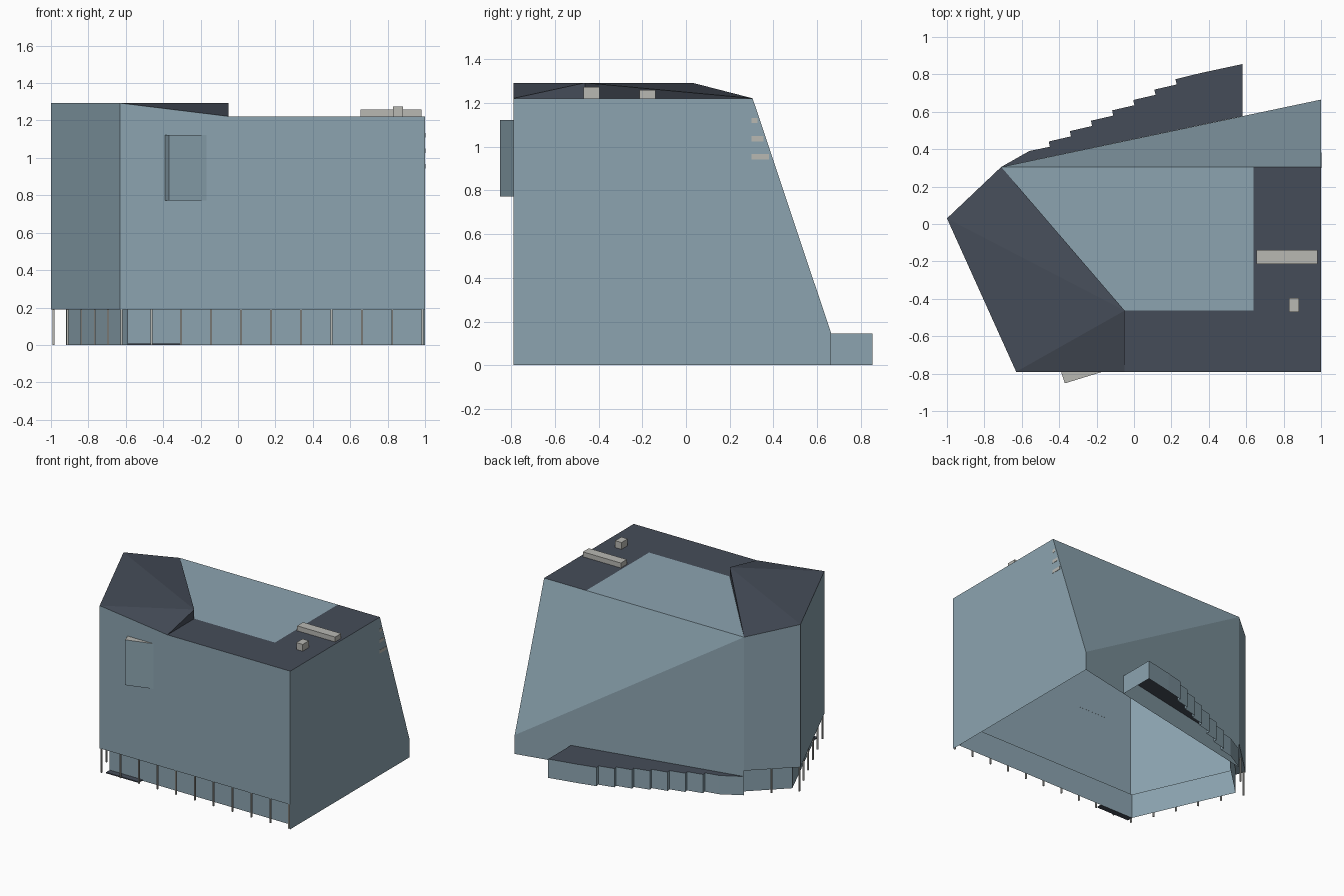
import bpy, bmesh, math
from mathutils import Vector

if "Cube" in bpy.data.objects:
    bpy.data.objects.remove(bpy.data.objects["Cube"])


def material(name, rgb):
    m = bpy.data.materials.new(name)
    m.diffuse_color = (*rgb, 1)
    m.use_nodes = True
    m.node_tree.nodes["Principled BSDF"].inputs["Base Color"].default_value = m.diffuse_color
    return m


WALL = material("blue grey cladding", (0.262, 0.371, 0.434))
ROOF = material("dark slate roof", (0.060, 0.073, 0.098))
TRIM = material("pale stone trim", (0.48, 0.48, 0.45))


def build(name, faces, mats):
    """faces: list of (corner points, material slot)."""
    bm = bmesh.new()
    for pts, slot in faces:
        f = bm.faces.new([bm.verts.new(p) for p in pts])
        f.material_index = slot
    bmesh.ops.remove_doubles(bm, verts=bm.verts, dist=0.0005)
    bmesh.ops.recalc_face_normals(bm, faces=bm.faces)
    me = bpy.data.meshes.new(name)
    bm.to_mesh(me)
    bm.free()
    for m in mats:
        me.materials.append(m)
    ob = bpy.data.objects.new(name, me)
    bpy.context.collection.objects.link(ob)
    return ob


def prism(name, outline, z0, z1, mats, top=0, bottom=None):
    """Upright walls around an outline, with a cap and optional floor."""
    n = len(outline)
    lo = [(x, y, z0) for x, y in outline]
    hi = [(x, y, z1) for x, y in outline]
    faces = [((lo[i], lo[(i + 1) % n], hi[(i + 1) % n], hi[i]), 0) for i in range(n)]
    faces.append((hi, top))
    if bottom is not None:
        faces.append((lo, bottom))
    return build(name, faces, mats)


def box(name, lo, hi, mat):
    outline = [(lo[0], lo[1]), (hi[0], lo[1]), (hi[0], hi[1]), (lo[0], hi[1])]
    return prism(name, outline, lo[2], hi[2], [mat], 0, 0)


# Key plan corners and levels
FL, TIP, BL = (-0.63, -0.79), (-1.0, 0.03), (-0.71, 0.305)
FR, BR, BR_LOW = (1.0, -0.79), (1.0, 0.305), (1.0, 0.665)
RIDGE, RIDGE_FRONT = (-0.05, -0.463), (-0.05, -0.79)
SOFFIT, ROOF_Z, PEAK, LIP = 0.19, 1.222, 1.293, 0.145


def at(p, z):
    return (p[0], p[1], z)


# Main hall shell: overhanging front and left, sloped folded back
build("hall_walls", [
    ((at(FL, SOFFIT), at(FR, SOFFIT), at(FR, ROOF_Z), at(RIDGE_FRONT, ROOF_Z), at(FL, PEAK)), 0),
    ((at(TIP, SOFFIT), at(FL, SOFFIT), at(FL, PEAK), at(TIP, PEAK)), 0),
    ((at(BL, SOFFIT), at(TIP, SOFFIT), at(TIP, PEAK), at(BL, ROOF_Z)), 0),
    ((at(FR, 0), at(BR_LOW, 0), at(BR_LOW, LIP), at(BR, ROOF_Z), at(FR, ROOF_Z), at(FR, SOFFIT)), 0),
    ((at(BR, ROOF_Z), at(BR_LOW, LIP), at(BL, ROOF_Z)), 0),
    ((at(BR_LOW, LIP), at(BL, LIP), at(BL, SOFFIT), at(BL, ROOF_Z)), 0),
    ((at(BR_LOW, 0), at(BL, 0), at(BL, LIP), at(BR_LOW, LIP)), 0),
], [WALL])

# Flat roof: slate L around a clad panel
IN_X, IN_Y = 0.64, RIDGE[1]
build("flat_roof", [
    ((at(RIDGE_FRONT, ROOF_Z), (IN_X, -0.79, ROOF_Z), (IN_X, IN_Y, ROOF_Z), at(RIDGE, ROOF_Z)), 0),
    (((IN_X, -0.79, ROOF_Z), at(FR, ROOF_Z), at(BR, ROOF_Z), (IN_X, BR[1], ROOF_Z), (IN_X, IN_Y, ROOF_Z)), 0),
    ((at(RIDGE, ROOF_Z), (IN_X, IN_Y, ROOF_Z), (IN_X, BR[1], ROOF_Z), at(BL, ROOF_Z)), 1),
], [ROOF, WALL])

# Folded raised roof at the left
build("raised_roof", [
    ((at(TIP, PEAK), at(RIDGE, PEAK), at(BL, ROOF_Z)), 0),
    ((at(TIP, PEAK), at(FL, PEAK), at(RIDGE, PEAK)), 0),
    ((at(FL, PEAK), at(RIDGE_FRONT, ROOF_Z), at(RIDGE, PEAK)), 0),
    ((at(RIDGE_FRONT, ROOF_Z), at(RIDGE, ROOF_Z), at(RIDGE, PEAK)), 0),
    ((at(RIDGE, ROOF_Z), at(BL, ROOF_Z), at(RIDGE, PEAK)), 0),
], [ROOF])

# Recessed ground floor walls and the soffit strip above them
outer = [FR, FL, TIP, BL]
inner = [(1.0, -0.725), (-0.59, -0.725), (-0.92, 0.015), (-0.66, 0.265)]
walls, soffit = [], []
for i in range(3):
    a, b = inner[i], inner[i + 1]
    walls.append(((at(a, 0), at(b, 0), at(b, SOFFIT), at(a, SOFFIT)), 0))
    soffit.append(((at(a, SOFFIT), at(b, SOFFIT), at(outer[i + 1], SOFFIT), at(outer[i], SOFFIT)), 0))
build("ground_floor_walls", walls, [WALL])
build("soffit", soffit, [WALL])
box("entrance_step", (-0.59, -0.77, 0), (-0.31, -0.725, 0.008), ROOF)

# Slim posts under the overhang
count = 0
for start, end, n in ((FR, FL, 10), (FL, TIP, 5), (TIP, BL, 2)):
    for i in range(n):
        p = Vector(start).lerp(Vector(end), i / n)
        p += (Vector((-0.3, -0.2)) - p).normalized() * 0.014
        count += 1
        box(f"post_{count:02d}", (p.x - 0.005, p.y - 0.005, 0), (p.x + 0.005, p.y + 0.005, SOFFIT), TRIM)

# Low rear wing with a saw-toothed outer edge
teeth = []
for i in range(7):
    x, y = -0.45 + 0.113 * i, 0.413 + 0.0555 * i
    teeth += [(x, y), (x - 0.006, y + 0.028)]
wing = [BL, (-0.56, 0.39)] + teeth + [(0.36, 0.808), (0.58, 0.855), (0.58, 0.577)]
prism("rear_wing", wing, 0, LIP, [WALL, ROOF], 1)

# Angled bay window on the front
prism("bay_window", [(-0.39, -0.789), (-0.37, -0.852), (-0.165, -0.789)],
      0.772, 1.122, [WALL, TRIM], 1, 1)

# Rooftop equipment
box("long_roof_unit", (0.655, -0.213, ROOF_Z), (0.98, -0.14, 1.26), TRIM)
box("small_roof_unit", (0.828, -0.47, ROOF_Z), (0.882, -0.395, 1.275), TRIM)

# Slot plates by the sloped edge of the right wall
for i, (z, y1) in enumerate(((1.108, 0.328), (1.025, 0.354), (0.943, 0.381))):
    box(f"wall_slot_{i + 1}", (0.998, 0.3, z), (1.002, y1, z + 0.025), TRIM)
